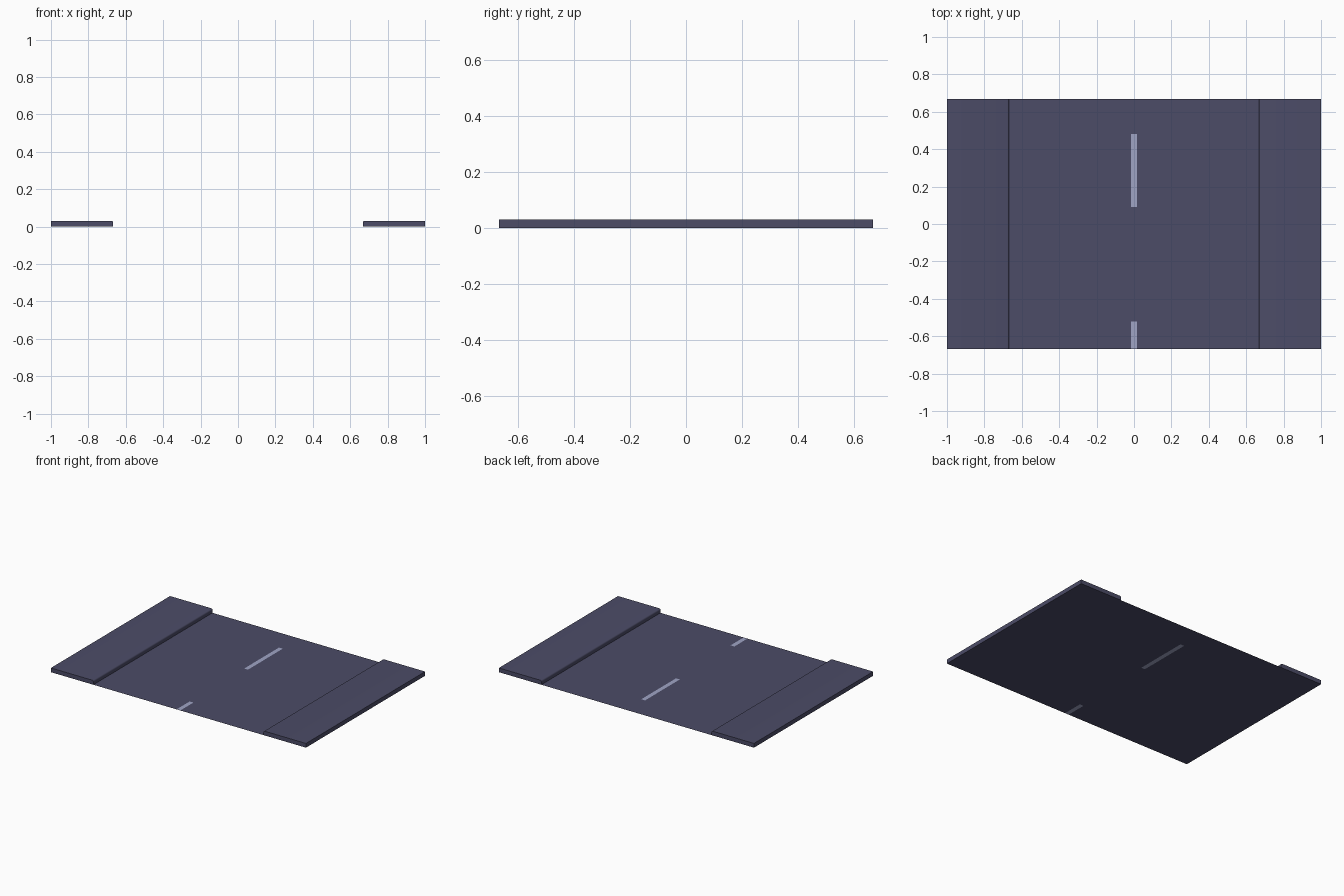
import bpy, bmesh, math

if "Cube" in bpy.data.objects:
    bpy.data.objects.remove(bpy.data.objects["Cube"])

HALF_Y = 0.667      # half length of the street piece
CURB_X = 0.667      # inner edge of each pavement
CURB_H = 0.03
ROUND = 0.01        # radius of the curb's top edge


def material(name, rgb):
    m = bpy.data.materials.new(name)
    m.diffuse_color = (*rgb, 1)
    m.use_nodes = True
    m.node_tree.nodes["Principled BSDF"].inputs["Base Color"].default_value = m.diffuse_color
    return m


asphalt = material("dark_slate", (0.072, 0.072, 0.136))
paint = material("pale_line", (0.35, 0.375, 0.56))


def finish(bm, name, mats):
    me = bpy.data.meshes.new(name)
    bm.to_mesh(me)
    bm.free()
    ob = bpy.data.objects.new(name, me)
    bpy.context.collection.objects.link(ob)
    for m in mats:
        me.materials.append(m)
    return ob


# Road surface: a flat sheet cut so the lane dashes are flush faces
xs = [-CURB_X, -0.015, 0.015, CURB_X]
ys = [-HALF_Y, -0.52, 0.09, 0.48, HALF_Y]
bm = bmesh.new()
rows = [[bm.verts.new((x, y, 0)) for x in xs] for y in ys]
for j in range(len(ys) - 1):
    for i in range(len(xs) - 1):
        f = bm.faces.new((rows[j][i], rows[j][i + 1], rows[j + 1][i + 1], rows[j + 1][i]))
        f.material_index = 1 if i == 1 and j % 2 == 0 else 0
finish(bm, "road", [asphalt, paint])

# Pavements: curb profile with a rounded inner top edge, swept along y
profile = [(1, 0), (1, CURB_H)]
for k in range(4):
    a = math.pi / 2 * (1 + k / 3)
    profile.append((CURB_X + ROUND + ROUND * math.cos(a), CURB_H - ROUND + ROUND * math.sin(a)))
profile.append((CURB_X, 0))

for side, name in ((1, "right_pavement"), (-1, "left_pavement")):
    bm = bmesh.new()
    face = bm.faces.new([bm.verts.new((side * x, -HALF_Y, z)) for x, z in profile])
    ext = bmesh.ops.extrude_face_region(bm, geom=[face], use_keep_orig=True)
    moved = [g for g in ext["geom"] if isinstance(g, bmesh.types.BMVert)]
    bmesh.ops.translate(bm, verts=moved, vec=(0, 2 * HALF_Y, 0))
    bmesh.ops.recalc_face_normals(bm, faces=bm.faces)
    ob = finish(bm, name, [asphalt])
    bpy.ops.object.select_all(action='DESELECT')
    ob.select_set(True)
    bpy.context.view_layer.objects.active = ob
    bpy.ops.object.shade_smooth_by_angle(angle=math.radians(40))
